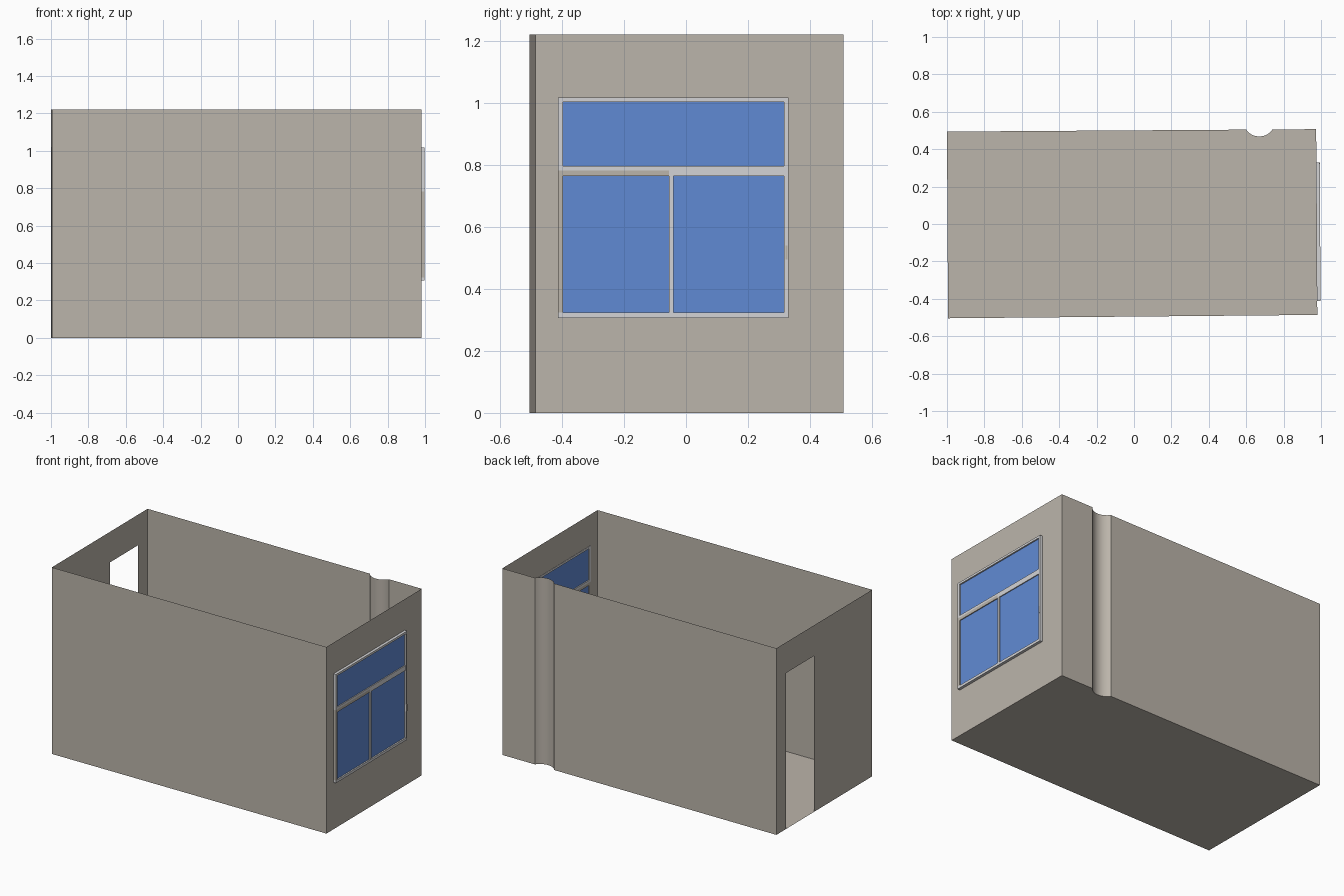
import bpy, bmesh, math

if "Cube" in bpy.data.objects:
    bpy.data.objects.remove(bpy.data.objects["Cube"])

H = 1.22  # wall height
A, B = (-0.994, -0.504), (0.98, -0.486)    # front corners
C, D = (0.974, 0.507), (-1.0, 0.494)       # back corners


def material(name, rgb):
    m = bpy.data.materials.new(name)
    m.diffuse_color = (*rgb, 1)
    m.use_nodes = True
    m.node_tree.nodes["Principled BSDF"].inputs["Base Color"].default_value = m.diffuse_color
    return m


plaster = material("beige plaster", (0.50, 0.46, 0.405))
white = material("light grey frame", (0.66, 0.66, 0.67))
blue = material("blue glass", (0.118, 0.255, 0.66))


def finish(name, bm, mat):
    bmesh.ops.remove_doubles(bm, verts=bm.verts, dist=1e-5)
    me = bpy.data.meshes.new(name)
    bm.to_mesh(me)
    bm.free()
    me.materials.append(mat)
    ob = bpy.data.objects.new(name, me)
    bpy.context.collection.objects.link(ob)
    return ob


def quad(bm, pts):
    return bm.faces.new([bm.verts.new(p) for p in pts])


def wall(name, path):
    """Sheet wall standing on a path of plan points."""
    bm = bmesh.new()
    for p, q in zip(path, path[1:]):
        quad(bm, [(*p, 0), (*q, 0), (*q, H), (*p, H)])
    return finish(name, bm, plaster)


def wall_with_opening(name, p, q, y0, y1, z0, z1):
    """Sheet wall from p to q with a rectangular opening, y0 nearest p."""
    def at(y, z):
        t = (y - p[1]) / (q[1] - p[1])
        return (p[0] + (q[0] - p[0]) * t, y, z)
    bm = bmesh.new()
    ys, zs = [p[1], y0, y1, q[1]], [0, z0, z1, H]
    for i in range(3):
        for j in range(3):
            if (i, j) == (1, 1) or zs[j] == zs[j + 1]:
                continue
            quad(bm, [at(ys[i], zs[j]), at(ys[i + 1], zs[j]),
                      at(ys[i + 1], zs[j + 1]), at(ys[i], zs[j + 1])])
    return finish(name, bm, plaster)


# Back wall path with a rounded pipe casing bulging into the room
def back_y(x):
    return D[1] + (C[1] - D[1]) * (x - D[0]) / (C[0] - D[0])


half, sag, cx = 0.07, 0.037, 0.67
r = (half ** 2 + sag ** 2) / (2 * sag)
sweep = math.asin(half / r)
arc = []
for i in range(17):
    a = sweep * (1 - i / 8)
    x = cx + r * math.sin(a)
    arc.append((x, back_y(x) + r - sag - r * math.cos(a)))
back_path = [C] + arc + [D]

# Room shell
wall("front_wall", [A, B])
back = wall("back_wall", back_path)
wall_with_opening("window_wall", B, C, -0.405, 0.322, 0.312, 1.01)
wall_with_opening("door_wall", D, A, 0.395, 0.10, 0, 1.02)

bm = bmesh.new()
quad(bm, [(*p, 0) for p in [A, B] + back_path])
finish("floor", bm, plaster)

bpy.context.view_layer.objects.active = back
back.select_set(True)
bpy.ops.object.shade_smooth_by_angle(angle=math.radians(30))


# Window parts: boxes laid along the slightly skewed window wall
def slab(name, boxes, mat):
    """Boxes given as (depth0, depth1, y0, y1, z0, z1)."""
    bm = bmesh.new()
    for d0, d1, y0, y1, z0, z1 in boxes:
        made = bmesh.ops.create_cube(bm, size=1)["verts"]
        for v in made:
            d = d1 if v.co.x > 0 else d0
            y = y1 if v.co.y > 0 else y0
            z = z1 if v.co.z > 0 else z0
            t = (y - B[1]) / (C[1] - B[1])
            v.co = (B[0] + (C[0] - B[0]) * t + d, y, z)
    me = bpy.data.meshes.new(name)
    bm.to_mesh(me)
    bm.free()
    me.materials.append(mat)
    bpy.context.collection.objects.link(bpy.data.objects.new(name, me))


F0, F1 = -0.002, 0.018
slab("window_frame", [
    (F0, F1, -0.412, 0.330, 1.003, 1.017),     # head
    (F0, F1, -0.412, 0.330, 0.306, 0.323),     # sill
    (F0, F1, 0.316, 0.330, 0.323, 1.003),      # right jamb
    (F0, F1, -0.412, -0.396, 0.782, 1.003),    # upper left jamb
    (F0, F1 - 0.003, -0.396, 0.316, 0.782, 0.796),  # transom
    (F0, F1 - 0.003, -0.055, 0.316, 0.763, 0.782),  # right sash top
    (F0, F1 - 0.003, -0.055, -0.040, 0.323, 0.763),  # mullion
], white)
slab("left_sash_trim", [
    (F0, F1, -0.412, -0.396, 0.323, 0.782),
    (F0, F1 - 0.003, -0.396, -0.055, 0.763, 0.782),
], plaster)
slab("window_panes", [
    (0.005, 0.009, -0.396, 0.316, 0.796, 1.003),
    (0.005, 0.009, -0.396, -0.055, 0.323, 0.763),
    (0.005, 0.009, -0.040, 0.316, 0.323, 0.763),
], blue)
slab("window_handle", [(F1, F1 + 0.002, 0.320, 0.328, 0.495, 0.54)], plaster)
